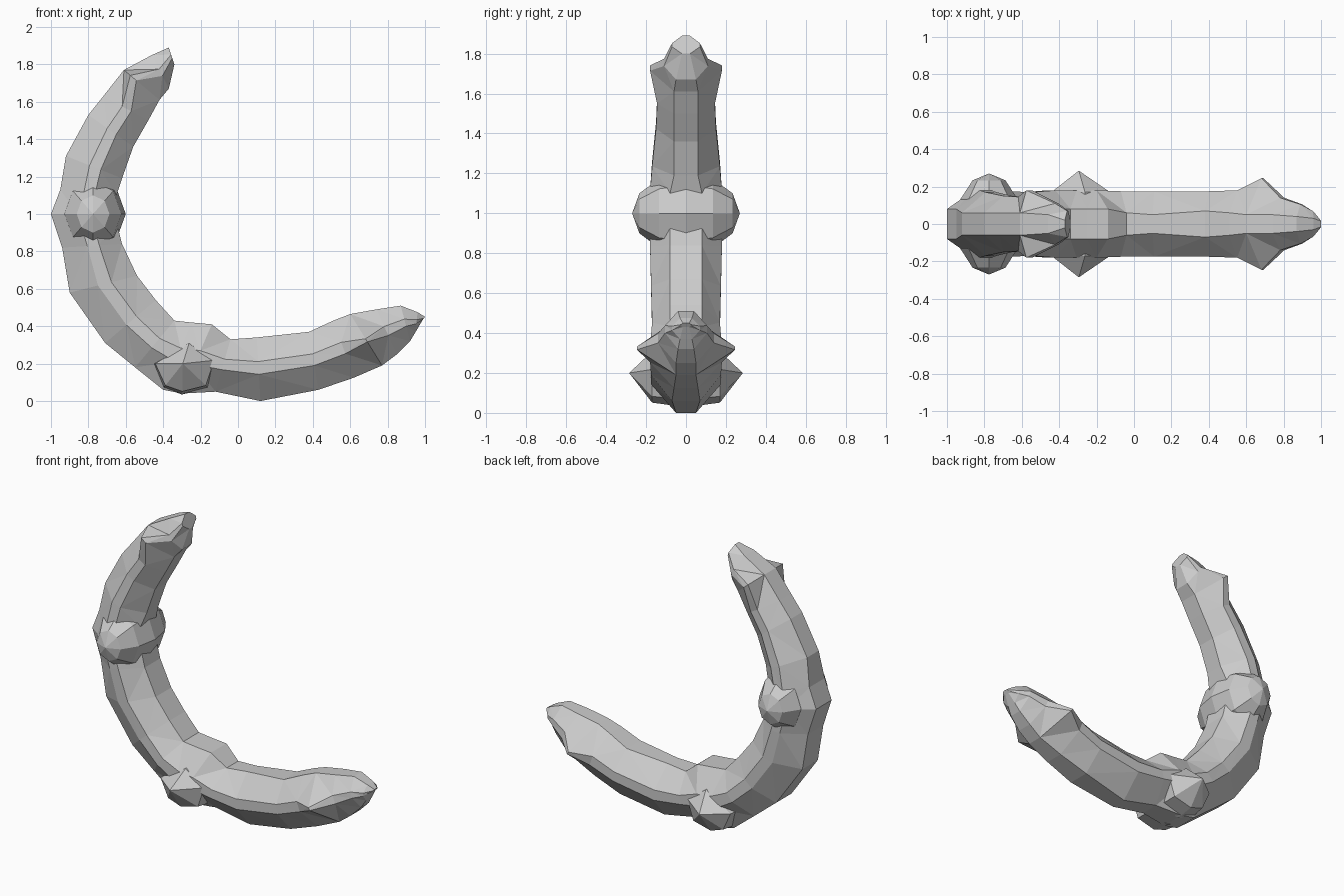
import bpy, bmesh, math
from mathutils import Vector, Matrix

if "Cube" in bpy.data.objects:
    bpy.data.objects.remove(bpy.data.objects["Cube"])


def finish(bm, name):
    bmesh.ops.recalc_face_normals(bm, faces=bm.faces[:])
    me = bpy.data.meshes.new(name)
    bm.to_mesh(me)
    bm.free()
    ob = bpy.data.objects.new(name, me)
    bpy.context.collection.objects.link(ob)
    return ob


# curved body: outer x,z, inner x,z, half width, half width of outer/inner flats
sections = [
    (-.37, 1.89, -.34, 1.80, .07, .02),
    (-.46, 1.85, -.37, 1.67, .11, .05),
    (-.61, 1.77, -.42, 1.61, .18, .06),
    (-.72, 1.63, -.48, 1.50, .145, .06),
    (-.80, 1.53, -.56, 1.36, .15, .06),
    (-.92, 1.31, -.62, 1.19, .17, .06),
    (-.95, 1.13, -.65, 1.10, .18, .08),
    (-1.0, 1.00, -.66, 1.00, .18, .08),
    (-.94, .82, -.62, .84, .18, .08),
    (-.90, .58, -.54, .67, .175, .08),
    (-.71, .31, -.44, .54, .17, .08),
    (-.55, .18, -.34, .43, .18, .08),
    (-.40, .06, -.25, .42, .18, .08),
    (-.30, .04, -.14, .41, .18, .08),
    (-.12, .05, -.04, .33, .175, .06),
    (.12, .00, .10, .34, .175, .05),
    (.43, .06, .38, .37, .175, .07),
    (.62, .125, .51, .43, .18, .06),
    (.77, .19, .60, .465, .245, .05),
    (.85, .25, .74, .49, .14, .05),
    (.92, .32, .87, .51, .105, .04),
    (.95, .37, .96, .475, .07, .03),
    (.985, .43, 1.0, .45, .025, .015),
]
bm = bmesh.new()
rings = []
for i, (ox, oz, ix, iz, w, e) in enumerate(sections):
    o, n = Vector((ox, 0, oz)), Vector((ix, 0, iz))
    f1, f2 = .42, .62
    if i == 2:                      # side bumps near upper tip
        f1, f2 = .18, .35
    elif w > .2:                    # side bumps near lower tip
        f1, f2 = .46, .52
    half = [(0, e), (f1, w), (f2, w), (1, e)]
    loop = half + [(f, -y) for f, y in reversed(half)]
    rings.append([bm.verts.new(o.lerp(n, f) + Vector((0, y, 0))) for f, y in loop])
for a, b in zip(rings, rings[1:]):
    for k in range(8):
        j = (k + 1) % 8
        bm.faces.new((a[k], a[j], b[j], b[k]))
bm.faces.new(rings[0])
bm.faces.new(rings[-1])
bmesh.ops.triangulate(bm, faces=bm.faces[:])
finish(bm, "curved_body")

# swollen middle joint
bm = bmesh.new()
bmesh.ops.create_uvsphere(bm, u_segments=8, v_segments=6, radius=1)
bmesh.ops.transform(bm, verts=bm.verts[:], matrix=Matrix.Translation((-.775, 0, 1.0))
                    @ Matrix.Diagonal((.175, .27, .2, 1))
                    @ Matrix.Rotation(math.pi / 2, 4, 'X'))
finish(bm, "middle_joint")

# pointed lower joint knobs, mirrored on both sides
for side, name in ((1, "lower_knob_back"), (-1, "lower_knob_front")):
    bm = bmesh.new()
    outline = [(-.46, .20), (-.40, .07), (-.30, .035), (-.16, .07),
               (-.11, .22), (-.26, .32)]
    base = [bm.verts.new((x, side * .05, z)) for x, z in outline]
    mid = [bm.verts.new((x * .9 - .028, side * .17, z * .9 + .02)) for x, z in outline]
    tip = bm.verts.new((-.295, side * .285, .20))
    for k in range(6):
        j = (k + 1) % 6
        bm.faces.new((base[k], base[j], mid[j], mid[k]))
        bm.faces.new((mid[k], mid[j], tip))
    bm.faces.new(base)
    finish(bm, name)
